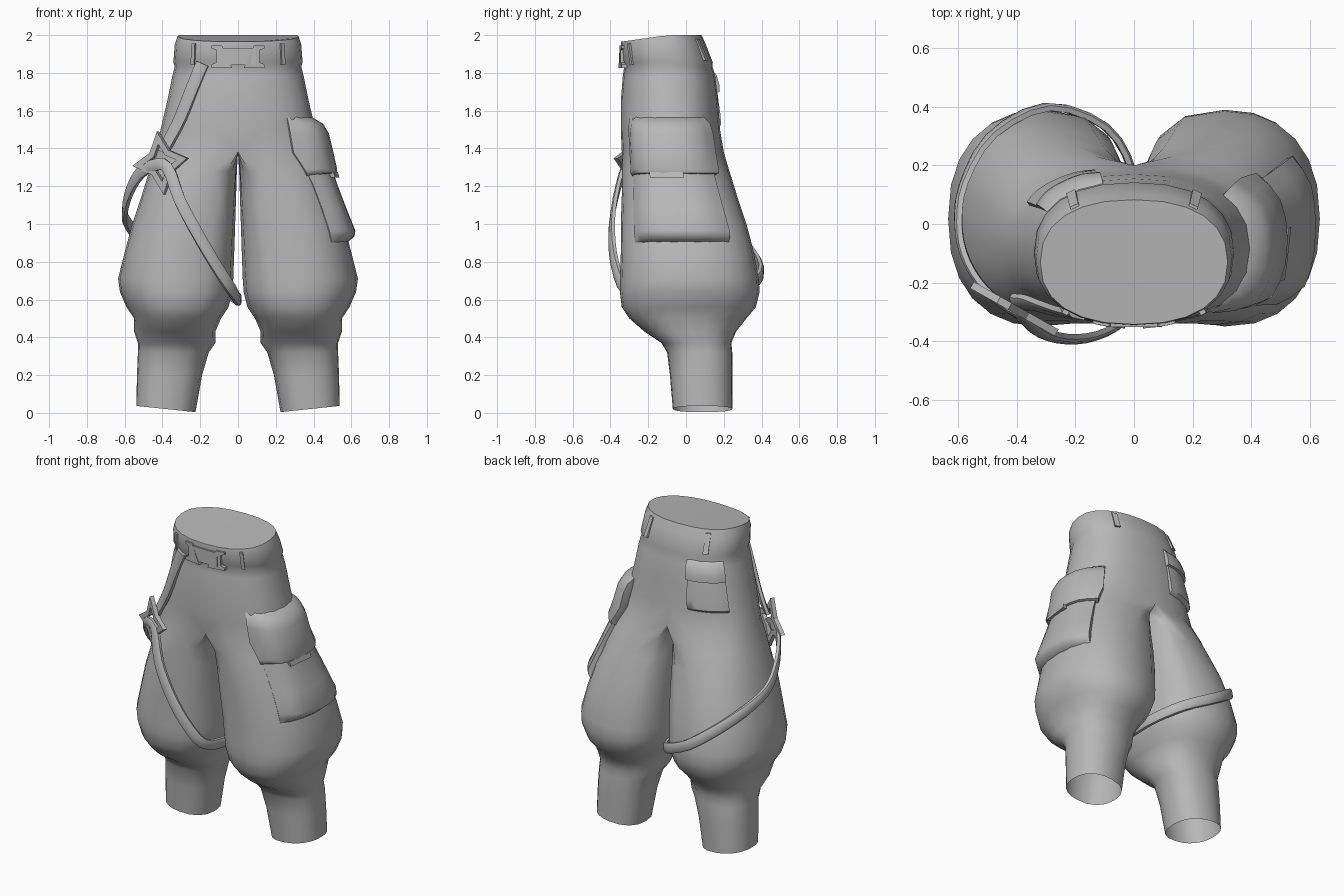
import bpy, bmesh, math
from mathutils import Vector

if "Cube" in bpy.data.objects:
    bpy.data.objects.remove(bpy.data.objects["Cube"])

GREY = bpy.data.materials.new("plain grey")
GREY.diffuse_color = (0.48, 0.48, 0.48, 1)
GREY.use_nodes = True
GREY.node_tree.nodes["Principled BSDF"].inputs["Base Color"].default_value = GREY.diffuse_color

# height, outer x, centre x, inner x, front y, back y, inner squareness
ROWS = [
    (0.02, .538, .38, .225, -.07, .245, .86), (0.20, .535, .36, .19, -.085, .245, .86),
    (0.32, .53, .34, .155, -.10, .245, .86), (0.37, .53, .33, .12, -.13, .24, .86),
    (0.43, .55, .325, .12, -.22, .265, .86), (0.50, .55, .32, .09, -.30, .32, .84),
    (0.56, .59, .315, .05, -.34, .37, .8), (0.64, .625, .31, .03, -.35, .39, .76),
    (0.71, .635, .31, .025, -.35, .385, .74), (0.85, .60, .30, .02, -.345, .36, .68),
    (1.00, .56, .27, .015, -.345, .32, .62), (1.15, .51, .21, .01, -.34, .27, .6),
    (1.28, .47, .13, .006, -.34, .23, .6), (1.38, .44, 0, 0, -.34, .20, .86),
    (1.50, .41, 0, 0, -.345, .18, .86), (1.65, .375, 0, 0, -.345, .17, .86),
    (1.78, .348, 0, 0, -.335, .155, .86), (1.835, .335, 0, 0, -.327, .14, .86),
    (1.855, .342, 0, 0, -.338, .142, .86), (1.95, .335, 0, 0, -.345, .105, .86),
    (1.985, .32, 0, 0, -.343, .083, .86)]
CROTCH = 13


def spow(v, p):
    return math.copysign(abs(v) ** p, v)


def row_at(z):
    for a, b in zip(ROWS, ROWS[1:]):
        if z <= b[0]:
            t = (z - a[0]) / (b[0] - a[0])
            return [p + (q - p) * t for p, q in zip(a, b)]
    return ROWS[-1]


def ring_point(row, deg):
    """Point on the trouser section; -90 is front, 0 outside, 90 back, 180 inside."""
    z, xo, cx, xi, yf, yb, sq = row
    c, s = math.cos(math.radians(deg)), math.sin(math.radians(deg))
    rx = xo - cx if c >= 0 else cx - xi
    e = .86 if c >= 0 else sq
    x = cx + rx * spow(c, e) if abs(c) > 1e-6 else cx
    return Vector((x, (yf + yb) / 2 + (yb - yf) / 2 * spow(s, e), z))


def surf(deg, z, off=0.0, side=1):
    """Point on the cloth moved outwards by off."""
    row = row_at(z)
    p = ring_point(row, deg)
    t = ring_point(row, deg + 2) - ring_point(row, deg - 2)
    p += Vector((t.y, -t.x, 0)).normalized() * off
    return Vector((p.x * side, p.y, p.z))


def finish(name, bm, angle=35):
    bmesh.ops.recalc_face_normals(bm, faces=bm.faces)
    me = bpy.data.meshes.new(name)
    bm.to_mesh(me)
    bm.free()
    me.materials.append(GREY)
    ob = bpy.data.objects.new(name, me)
    bpy.context.collection.objects.link(ob)
    bpy.ops.object.select_all(action='DESELECT')
    ob.select_set(True)
    bpy.context.view_layer.objects.active = ob
    bpy.ops.object.shade_smooth_by_angle(angle=math.radians(angle))
    return ob


def loft(bm, rings, closed=True):
    n = len(rings[0])
    for a, b in zip(rings, rings[1:]):
        for i in range(n if closed else n - 1):
            j = (i + 1) % n
            bm.faces.new((a[i], a[j], b[j], b[i]))


def make_trousers():
    bm = bmesh.new()
    outer = [-90 + 15 * i for i in range(13)]
    inner = [90 + 22.5 * i for i in range(1, 8)]
    rings = []
    for k, row in enumerate(ROWS):
        ring = []
        for d in outer + (inner if k <= CROTCH else []):
            p = ring_point(row, d)
            if k == 0:                       # slanted hem
                p.z = max(0, .105 * (p.x - .225)) + .004
            if k == len(ROWS) - 1:           # waist dips at the front
                p.z = 1.965 + .035 * min(1, (p.y + .345) / .25)
            ring.append(bm.verts.new(p))
        rings.append(ring)
    loft(bm, rings[:CROTCH + 1])
    loft(bm, [r[:13] for r in rings[CROTCH:]], closed=False)
    bm.faces.new(rings[-1])                  # closed waist
    ob = finish("trousers", bm, 50)
    m = ob.modifiers.new("mirror", 'MIRROR')
    m.merge_threshold = .0015


def patch(name, degs, stations, side=1, angle=50, fade=(.75, .75)):
    """Raised cloth panel: stations are (height, offset); fade scales the offset at its two sides."""
    bm = bmesh.new()
    d0, d1 = degs
    n = 9
    scale = [fade[0], (1 + fade[0]) / 2] + [1] * (n - 3) + [(1 + fade[1]) / 2, fade[1]]
    rings = []
    for z, off in stations:
        ring = [bm.verts.new(surf(d0 + (d1 - d0) * i / n, z, off * scale[i], side))
                for i in range(n + 1)]
        ring.append(bm.verts.new(surf(d1 + 1, z, -.03, side)))
        ring.insert(0, bm.verts.new(surf(d0 - 1, z, -.03, side)))
        rings.append(ring)
    loft(bm, rings)
    bm.faces.new(rings[0])
    bm.faces.new(rings[-1])
    return finish(name, bm, angle)


def ribbon(name, pts, centre, width, thick, closed=False):
    """Flat strap swept along a smooth path, facing away from centre(p)."""
    pts = [Vector(p) for p in pts]
    n = len(pts)
    get = (lambda i: pts[i % n]) if closed else (lambda i: pts[max(0, min(n - 1, i))])
    path = []
    for i in range(n if closed else n - 1):
        a, b, c, d = (get(i + k) for k in (-1, 0, 1, 2))
        for t in (0, 1 / 3, 2 / 3):
            path.append(.5 * (2 * b + (c - a) * t + (2 * a - 5 * b + 4 * c - d) * t * t
                              + (3 * b - a - 3 * c + d) * t ** 3))
    if not closed:
        path.append(pts[-1])
    bm = bmesh.new()
    rings = []
    m = len(path)
    for i, p in enumerate(path):
        q, r = (path[i - 1], path[(i + 1) % m]) if closed else (path[max(i - 1, 0)], path[min(i + 1, m - 1)])
        t = (r - q).normalized()
        o = p - centre(p)
        o = (o - t * o.dot(t)).normalized()
        w = t.cross(o) * width / 2
        o *= thick / 2
        rings.append([bm.verts.new(p + v) for v in (w - o, w + o * .4, w * .6 + o, -w * .6 + o, -w + o * .4, -w - o)])
    loft(bm, rings + rings[:1] if closed else rings)
    if not closed:
        bm.faces.new(rings[0])
        bm.faces.new(rings[-1])
    finish(name, bm, 45)


def frame(name, outline, holes, place, depth):
    """Closed frame between an outer and an inner outline of equal length."""
    bm = bmesh.new()
    loops = [[bm.verts.new(place(u, v, d)) for u, v in o]
             for o, d in ((outline, 0), (outline, depth), (holes, depth), (holes, 0))]
    loft(bm, loops + loops[:1])
    finish(name, bm, 30)


def box_on_cloth(name, deg, half, z0, z1, off, side):
    bm = bmesh.new()
    rings = [[bm.verts.new(surf(deg + s * half, z, o, side)) for s, o in ((-1, -.01), (-1, off), (1, off), (1, -.01))]
             for z in (z0, z1)]
    loft(bm, rings)
    bm.faces.new(rings[0])
    bm.faces.new(rings[1])
    finish(name, bm, 30)


make_trousers()

# Side cargo pocket: body, flap and catch
patch("cargo_pocket", (-49, 38), [(.90, -.01), (.935, .04), (.965, .052), (1.08, .042), (1.2, .035), (1.34, .03)],
      fade=(.1, .6))
patch("cargo_flap", (-52, 42), [(1.255, -.01), (1.27, .048), (1.29, .058), (1.38, .065), (1.48, .066),
                                (1.53, .048), (1.57, -.01)], fade=(.15, .7))
box_on_cloth("cargo_catch", -8, 13, 1.245, 1.275, .058, 1)

# Back pocket: body and flap
patch("back_pocket", (31, 74), [(1.5, -.01), (1.525, .022), (1.58, .022), (1.74, .012)], -1)
patch("back_flap", (31, 75), [(1.69, -.01), (1.7, .028), (1.74, .032), (1.79, .022), (1.825, -.01)], -1)

# Belt loops
for side, label in ((1, "right"), (-1, "left")):
    box_on_cloth("front_belt_loop_" + label, -49, 2.2, 1.845, 1.955, .013, side)
    box_on_cloth("back_belt_loop_" + label, 55, 3.2, 1.865, 1.98, .013, side)

# Belt buckle: two end brackets and a middle plate
for s, label in ((1, "right"), (-1, "left")):
    ub = [(.03, 1.825), (.14, 1.825), (.14, 1.845), (.115, 1.855), (.115, 1.92), (.14, 1.93), (.14, 1.945), (.085, 1.945)]
    bm = bmesh.new()
    rings = [[bm.verts.new((u * s, d + .9 * u * u, z)) for u, z in ub] for d in (-.358, -.33)]
    loft(bm, rings)
    bm.faces.new(rings[0])
    bm.faces.new(rings[1])
    finish("buckle_bracket_" + label, bm, 30)
bm = bmesh.new()
bmesh.ops.create_cube(bm, size=1)
for v in bm.verts:
    v.co = Vector((v.co.x * .19, -.34 + v.co.y * .024, 1.888 + v.co.z * .09))
finish("buckle_plate", bm, 30)

# Strap from the belt to the star ring
ribbon("hip_strap", [surf(d, z, o, -1) for d, z, o in
                     ((-60, 1.85, .004), (-52, 1.72, .012), (-44, 1.56, .015), (-38, 1.46, .025), (-35, 1.38, .045))],
       lambda p: Vector((-.12, 0, p.z)), .068, .026)

# Strap looping round the thigh
ribbon("thigh_strap", [
    (-.375, -.325, 1.30), (-.31, -.375, 1.13), (-.22, -.395, .96), (-.12, -.38, .79), (-.03, -.32, .65),
    (.0, -.17, .605), (.005, 0, .60), (-.005, .18, .61), (-.10, .335, .66), (-.30, .40, .76),
    (-.49, .30, .90), (-.585, .13, 1.0), (-.60, -.01, 1.07), (-.575, -.12, 1.18), (-.52, -.21, 1.27),
    (-.45, -.275, 1.31)],
    lambda p: Vector((-.31, 0, p.z)), .062, .026, closed=True)


# Four-pointed star ring on the outer front of the thigh
def star(scale):
    pts = []
    for r, a in ((.165, 8), (.165, 97), (.17, 186), (.17, 277)):
        for rr, da in ((r * scale, 0), (.082 * scale, 45)):
            t = math.radians(a + da)
            pts.append((rr * math.cos(t), rr * math.sin(t)))
    return pts


turn = Vector((.87, -.49, 0))
out = Vector((-.49, -.87, 0))
frame("star_ring", star(1), star(.6),
      lambda u, v, d: Vector((-.40, -.28, 1.325)) + turn * u + Vector((0, 0, v)) + out * d, .026)
